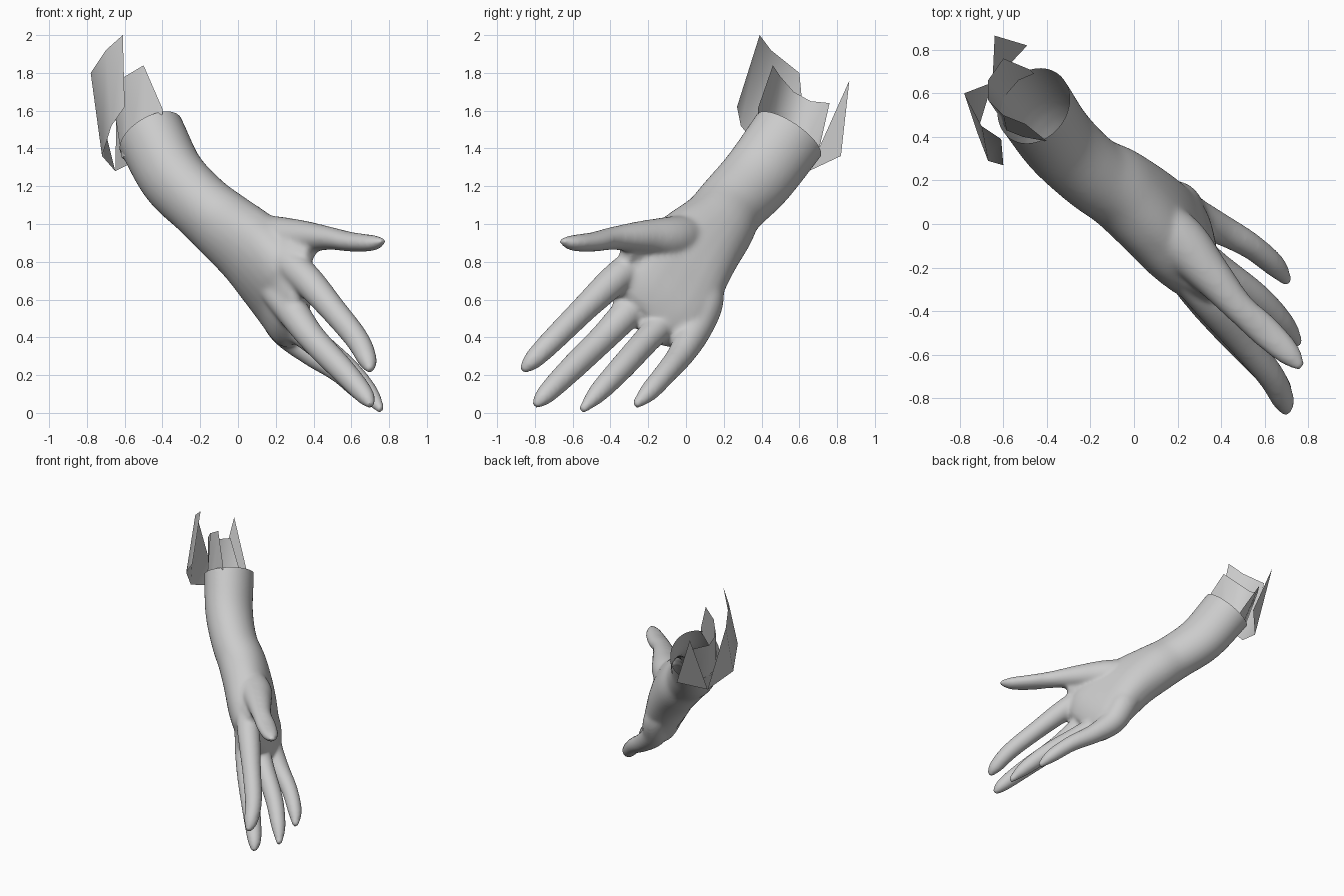
import bpy, bmesh, math
from mathutils import Vector

cube = bpy.data.objects.get("Cube")
if cube:
    bpy.data.objects.remove(cube)

grey = bpy.data.materials.new("plain grey")
grey.use_nodes = True
grey.diffuse_color = (0.6, 0.6, 0.6, 1)
grey.node_tree.nodes["Principled BSDF"].inputs["Base Color"].default_value = (0.6, 0.6, 0.6, 1)

ACROSS = Vector((0.17, -0.79, 0.58))      # little finger side to thumb side
LEVEL = Vector((0.7, 0.7, 0))             # wide direction of the thumb
SIDES, STEPS = 28, 5


def spline(a, b, c, d, t):
    return 0.5 * (2 * b + (c - a) * t + (2 * a - 5 * b + 4 * c - d) * t * t
                  + (3 * b - a - 3 * c + d) * t ** 3)


def limb(bm, stations, ref=ACROSS):
    """Closed smooth tube through stations of x, y, z, half width, half thickness
    and the roundness of the palm side (1 is round, less is flatter)."""
    keys = [Vector(s) for s in stations]
    keys = [2 * keys[0] - keys[1]] + keys + [2 * keys[-1] - keys[-2]]
    path = [spline(*keys[i:i + 4], k / STEPS)
            for i in range(len(keys) - 3) for k in range(STEPS)] + [keys[-2]]
    rings = []
    for i, s in enumerate(path):
        ahead = path[min(i + 1, len(path) - 1)]
        behind = path[max(i - 1, 0)]
        along = (Vector(ahead[:3]) - Vector(behind[:3])).normalized()
        side = (ref - along * ref.dot(along)).normalized()
        up = along.cross(side)
        rings.append([])
        for k in range(SIDES):
            a = math.tau * k / SIDES
            c, h = math.cos(a), math.sin(a)
            if h < 0:
                c, h = math.copysign(abs(c) ** s[5], c), -abs(h) ** s[5]
            rings[-1].append(bm.verts.new(Vector(s[:3]) + side * c * s[3] + up * h * s[4]))
    for r, q in zip(rings, rings[1:]):
        for k in range(SIDES):
            n = (k + 1) % SIDES
            bm.faces.new((r[k], r[n], q[n], q[k]))
    bm.faces.new(rings[0][::-1])
    bm.faces.new(rings[-1])


def add_object(name, bm):
    bmesh.ops.recalc_face_normals(bm, faces=bm.faces)
    for face in bm.faces:
        face.smooth = True
    mesh = bpy.data.meshes.new(name)
    bm.to_mesh(mesh)
    bm.free()
    mesh.materials.append(grey)
    obj = bpy.data.objects.new(name, mesh)
    bpy.context.collection.objects.link(obj)
    return obj


def finger(bm, *stations):
    """Round finger with a rounded tip."""
    limb(bm, [s + (s[3], 1) for s in stations])


bm = bmesh.new()

# Forearm, wrist and palm
limb(bm, [
    (-0.58, 0.68, 1.66, 0.21, 0.19, 1), (-0.47, 0.555, 1.485, 0.205, 0.182, 1),
    (-0.35, 0.385, 1.255, 0.197, 0.174, 1), (-0.2, 0.24, 1.1, 0.187, 0.168, 1),
    (-0.07, 0.16, 0.985, 0.205, 0.175, 0.95), (0.06, 0.05, 0.865, 0.24, 0.173, 0.8),
    (0.155, -0.043, 0.75, 0.272, 0.163, 0.68), (0.245, -0.122, 0.614, 0.285, 0.138, 0.65),
    (0.285, -0.225, 0.51, 0.225, 0.093, 0.75), (0.315, -0.255, 0.475, 0.17, 0.04, 1)])

# Thumb with the mound at its root
limb(bm, [(-0.04, 0.1, 0.96, 0.1, 0.1, 1), (0.19, -0.06, 0.925, 0.125, 0.118, 1),
          (0.34, -0.22, 0.93, 0.097, 0.09, 1), (0.48, -0.38, 0.925, 0.072, 0.062, 1),
          (0.6, -0.49, 0.905, 0.074, 0.052, 1), (0.71, -0.595, 0.9, 0.058, 0.043, 1),
          (0.77, -0.66, 0.91, 0.022, 0.018, 1)], LEVEL)

# Web between thumb and index finger
finger(bm, (0.15, -0.1, 0.86, 0.1), (0.28, -0.23, 0.85, 0.085), (0.385, -0.325, 0.845, 0.045))

# Index finger
finger(bm, (0.21, -0.2, 0.84, 0.08), (0.35, -0.36, 0.72, 0.084), (0.5, -0.54, 0.55, 0.071),
       (0.63, -0.7, 0.39, 0.064), (0.685, -0.81, 0.28, 0.052), (0.7, -0.868, 0.222, 0.022))

# Middle finger
finger(bm, (0.15, -0.12, 0.7, 0.08), (0.275, -0.285, 0.555, 0.086), (0.39, -0.435, 0.4, 0.075),
       (0.56, -0.62, 0.22, 0.067), (0.67, -0.745, 0.095, 0.052), (0.705, -0.803, 0.037, 0.022))

# Ring finger
finger(bm, (0.15, -0.02, 0.62, 0.08), (0.25, -0.1, 0.5, 0.084), (0.38, -0.2, 0.395, 0.073),
       (0.565, -0.34, 0.24, 0.067), (0.69, -0.465, 0.107, 0.054), (0.76, -0.553, 0.012, 0.022))

# Little finger, with the outer edge of the palm
finger(bm, (0.07, 0.09, 0.75, 0.09), (0.185, 0.095, 0.6, 0.106), (0.25, 0.045, 0.45, 0.095),
       (0.39, -0.02, 0.32, 0.073), (0.535, -0.1, 0.22, 0.061), (0.65, -0.195, 0.112, 0.052),
       (0.708, -0.272, 0.037, 0.022))

arm = add_object("forearm_and_hand", bm)

# Fuse the limbs into one skin
remesh = arm.modifiers.new("fuse", 'REMESH')
remesh.mode = 'VOXEL'
remesh.voxel_size = 0.012
soften = arm.modifiers.new("soften", 'SMOOTH')
soften.factor = 0.5
soften.iterations = 18
bpy.context.view_layer.update()
graph = bpy.context.evaluated_depsgraph_get()
skin = bpy.data.meshes.new_from_object(arm.evaluated_get(graph))
arm.modifiers.clear()

# Open the forearm end along a slanted plane
bm = bmesh.new()
bm.from_mesh(skin)
bmesh.ops.bisect_plane(bm, geom=bm.verts[:] + bm.edges[:] + bm.faces[:],
                       plane_co=(-0.4, 0.55, 1.495), plane_no=(-0.4, 0.5, 0.77),
                       clear_outer=True)
for face in bm.faces:
    face.smooth = True
    face.material_index = 0
bm.to_mesh(skin)
bm.free()
skin.materials.clear()
skin.materials.append(grey)
arm.data = skin


def sheet(name, top, bottom):
    """Thin torn panel between two edges."""
    bm = bmesh.new()
    rows = [[bm.verts.new(p) for p in row] for row in (top, bottom)]
    for i in range(len(top) - 1):
        bm.faces.new((rows[0][i], rows[0][i + 1], rows[1][i + 1], rows[1][i]))
    bmesh.ops.remove_doubles(bm, verts=bm.verts, dist=0.001)
    add_object(name, bm)


# Ragged panels at the cut end
sheet("torn_rim",
      [(-0.4, 0.38, 1.61), (-0.5, 0.46, 1.84), (-0.6, 0.5, 1.78), (-0.67, 0.57, 1.7),
       (-0.67, 0.66, 1.65), (-0.6, 0.76, 1.64), (-0.48, 0.71, 1.42)],
      [(-0.4, 0.38, 1.58), (-0.51, 0.4, 1.47), (-0.585, 0.43, 1.37), (-0.615, 0.49, 1.35),
       (-0.6, 0.58, 1.34), (-0.53, 0.66, 1.34), (-0.46, 0.69, 1.37)])
sheet("loose_outer_panel",
      [(-0.61, 0.39, 2.0), (-0.7, 0.45, 1.92), (-0.78, 0.6, 1.8), (-0.78, 0.6, 1.8)],
      [(-0.6, 0.27, 1.62), (-0.67, 0.29, 1.52), (-0.72, 0.42, 1.36), (-0.65, 0.65, 1.28)])
sheet("loose_back_shard",
      [(-0.64, 0.865, 1.76), (-0.64, 0.865, 1.76)],
      [(-0.65, 0.65, 1.28), (-0.49, 0.82, 1.36)])
